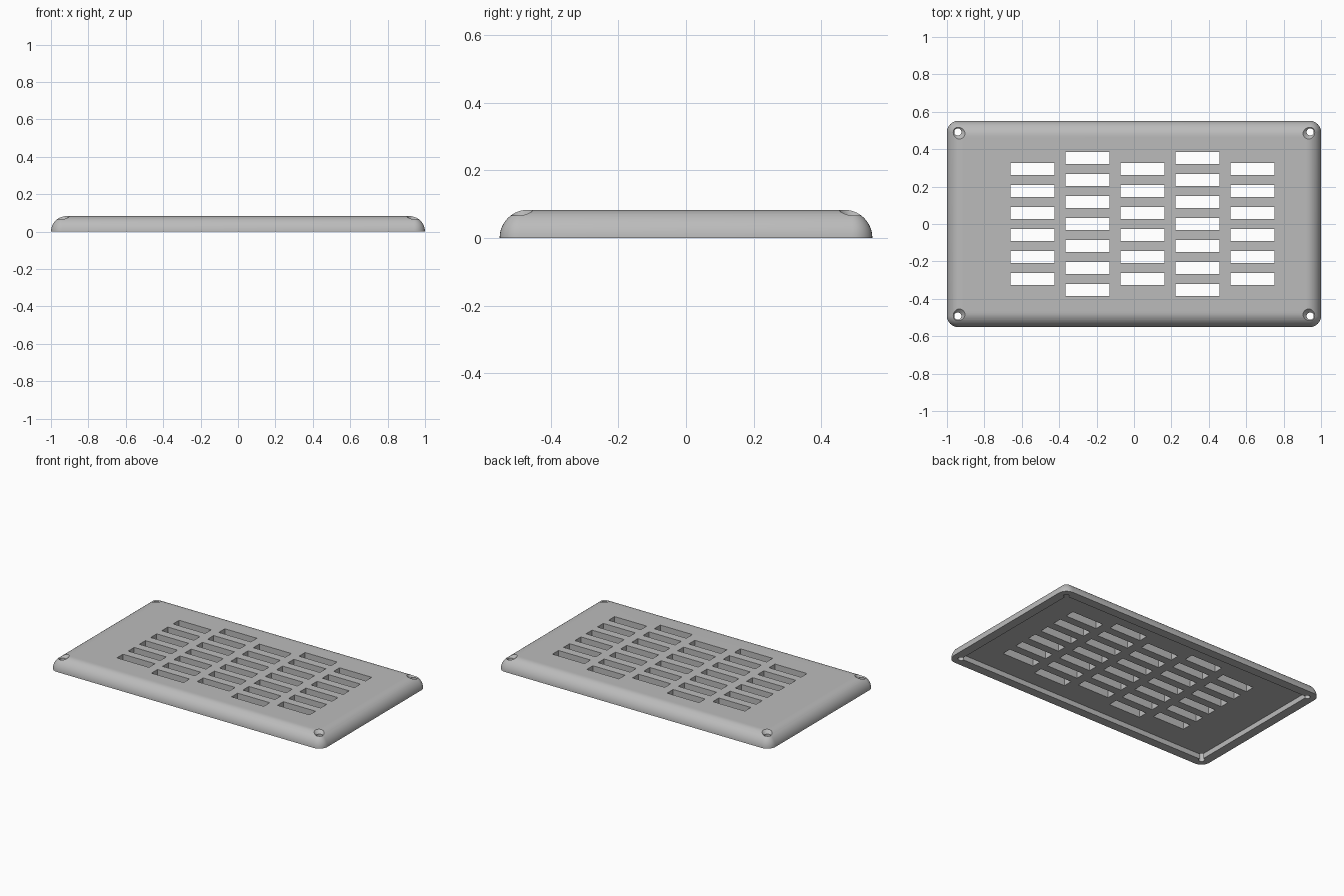
import bpy, bmesh, math

old = bpy.data.objects.get("Cube")
if old:
    bpy.data.objects.remove(old, do_unlink=True)

HALF_X, HALF_Y, HEIGHT = 1.0, 0.551, 0.083
CORNER, RIM, RECESS = 0.06, 0.06, 0.034

grey = bpy.data.materials.new("mid grey")
grey.use_nodes = True
colour = (0.5, 0.5, 0.5, 1)
grey.diffuse_color = colour
grey.node_tree.nodes["Principled BSDF"].inputs["Base Color"].default_value = colour


def make_object(name, bm):
    bmesh.ops.recalc_face_normals(bm, faces=bm.faces)
    mesh = bpy.data.meshes.new(name)
    bm.to_mesh(mesh)
    bm.free()
    mesh.materials.append(grey)
    obj = bpy.data.objects.new(name, mesh)
    bpy.context.collection.objects.link(obj)
    return obj


def rounded_loop(bm, inset, z, steps=8):
    """Rounded rectangle, inset from the outer edge."""
    r = max(CORNER - inset, 0.001)
    loop = []
    for q, (sx, sy) in enumerate([(1, 1), (-1, 1), (-1, -1), (1, -1)]):
        for i in range(steps + 1):
            a = (q + i / steps) * math.pi / 2
            loop.append(bm.verts.new((sx * (HALF_X - inset - r) + r * math.cos(a),
                                      sy * (HALF_Y - inset - r) + r * math.sin(a), z)))
    return loop


def bridge(bm, lower, upper):
    n = len(lower)
    for i in range(n):
        j = (i + 1) % n
        bm.faces.new((lower[i], lower[j], upper[j], upper[i]))


# Plate: recessed underside, flat rim, quarter-round edge, flat top
bm = bmesh.new()
profile = [(RIM, RECESS), (RIM, 0)]
for i in range(15):
    a = i / 14 * math.pi / 2
    profile.append((HEIGHT * (1 - math.cos(a)), HEIGHT * math.sin(a)))
loops = [rounded_loop(bm, d, z) for d, z in profile]
for lower, upper in zip(loops, loops[1:]):
    bridge(bm, lower, upper)
bm.faces.new(loops[0])
bm.faces.new(loops[-1])
plate = make_object("vent_plate", bm)

# Cutter for the staggered slots: six and seven per column
bm = bmesh.new()
for col in range(5):
    rows = 7 if col % 2 else 6
    for row in range(rows):
        cube = bmesh.ops.create_cube(bm, size=1)["verts"]
        bmesh.ops.scale(bm, vec=(0.235, 0.063, 0.4), verts=cube)
        x = 0.046 + (col - 2) * 0.294
        y = (row - (rows - 1) / 2) * 0.1176
        bmesh.ops.translate(bm, vec=(x, y, 0), verts=cube)
slots = make_object("slot_cutter", bm)

# Cutter for the countersunk screw holes
bm = bmesh.new()
for sx in (-1, 1):
    for sy in (-1, 1):
        rings = []
        for r, z in [(0.019, -0.1), (0.019, 0.061), (0.059, 0.101)]:
            rings.append([bm.verts.new((sx * 0.942 + r * math.cos(k * math.tau / 32),
                                        sy * 0.492 + r * math.sin(k * math.tau / 32), z))
                          for k in range(32)])
        bridge(bm, rings[0], rings[1])
        bridge(bm, rings[1], rings[2])
        bm.faces.new(rings[0])
        bm.faces.new(rings[2])
holes = make_object("screw_hole_cutter", bm)

# Cut, bake the result and drop the cutters
for cutter in (slots, holes):
    mod = plate.modifiers.new(cutter.name, 'BOOLEAN')
    mod.operation = 'DIFFERENCE'
    mod.solver = 'EXACT'
    mod.object = cutter
    cutter.hide_render = True
bpy.ops.object.select_all(action='DESELECT')
bpy.context.view_layer.objects.active = plate
plate.select_set(True)
for mod in list(plate.modifiers):
    bpy.ops.object.modifier_apply(modifier=mod.name)
for cutter in (slots, holes):
    bpy.data.objects.remove(cutter, do_unlink=True)

bpy.ops.object.shade_smooth_by_angle(angle=math.radians(30))
